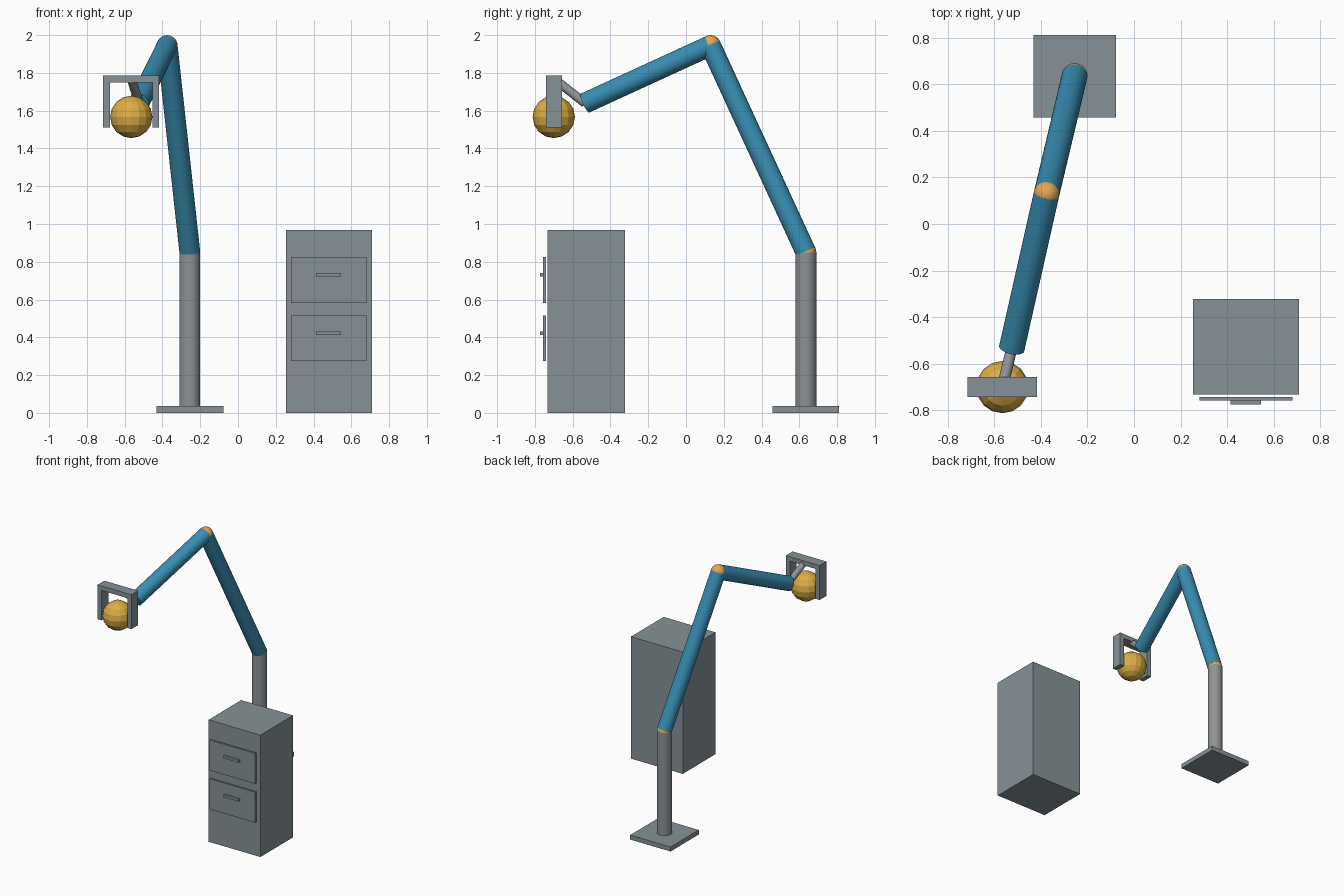
import bpy
from mathutils import Vector

if "Cube" in bpy.data.objects:
    bpy.data.objects.remove(bpy.data.objects["Cube"])


def material(name, rgb):
    m = bpy.data.materials.new(name)
    m.diffuse_color = (*rgb, 1)
    m.use_nodes = True
    m.node_tree.nodes["Principled BSDF"].inputs["Base Color"].default_value = m.diffuse_color
    return m


GREY = material("steel grey", (0.24, 0.29, 0.31))
POST = material("post grey", (0.27, 0.29, 0.30))
BLUE = material("arm blue", (0.04, 0.27, 0.45))
ORANGE = material("joint orange", (0.78, 0.38, 0.09))
GOLD = material("ball gold", (0.72, 0.42, 0.06))


def finish(name, mat):
    ob = bpy.context.object
    ob.name = name
    ob.data.materials.append(mat)
    return ob


def box(name, x, y, z, mat=GREY):
    """Box from (min, max) ranges on each axis."""
    bpy.ops.mesh.primitive_cube_add(size=1, location=[sum(r) / 2 for r in (x, y, z)])
    bpy.context.object.scale = [r[1] - r[0] for r in (x, y, z)]
    return finish(name, mat)


def rod(name, a, b, radius, mat, sides=32):
    """Cylinder running from point a to point b."""
    a, b = Vector(a), Vector(b)
    d = b - a
    bpy.ops.mesh.primitive_cylinder_add(vertices=sides, radius=radius, depth=d.length,
                                        location=(a + b) / 2,
                                        rotation=d.to_track_quat('Z', 'Y').to_euler())
    return finish(name, mat)


def ball(name, centre, radius, mat, segments, rings):
    bpy.ops.mesh.primitive_uv_sphere_add(segments=segments, ring_count=rings,
                                         radius=radius, location=centre)
    return finish(name, mat)


# Arm: base, post, two links and their joints
R = 0.055
shoulder = (-0.255, 0.635, 0.85)
elbow = (-0.375, 0.13, 1.945)
wrist = (-0.525, -0.535, 1.64)
box("base_plate", (-0.432, -0.078), (0.457, 0.811), (0, 0.036))
rod("post", (-0.255, 0.635, 0.03), shoulder, R, POST)
rod("lower_arm", shoulder, elbow, R, BLUE)
rod("upper_arm", elbow, wrist, R, BLUE)
ball("shoulder_joint", shoulder, R, ORANGE, 32, 16)
ball("elbow_joint", elbow, R, ORANGE, 32, 16)
rod("wrist_rod", wrist, (-0.562, -0.69, 1.762), 0.024, POST)

# Gripper: top bar and two fingers holding a ball
gy = (-0.742, -0.657)
box("gripper_bar", (-0.714, -0.417), gy, (1.749, 1.785))
for side, x in (("left", -0.714), ("right", -0.453)):
    box(f"gripper_finger_{side}", (x, x + 0.036), gy, (1.512, 1.749))
ball("held_ball", (-0.565, -0.70, 1.567), 0.112, GOLD, 16, 8)

# Cabinet with two drawer fronts and handles
box("cabinet", (0.254, 0.709), (-0.732, -0.322), (0, 0.968))
for label, z in (("lower", 0.275), ("upper", 0.583)):
    box(f"{label}_drawer", (0.281, 0.68), (-0.757, -0.742), (z, z + 0.241))
    box(f"{label}_handle", (0.413, 0.546), (-0.774, -0.757), (z + 0.138, z + 0.157))
